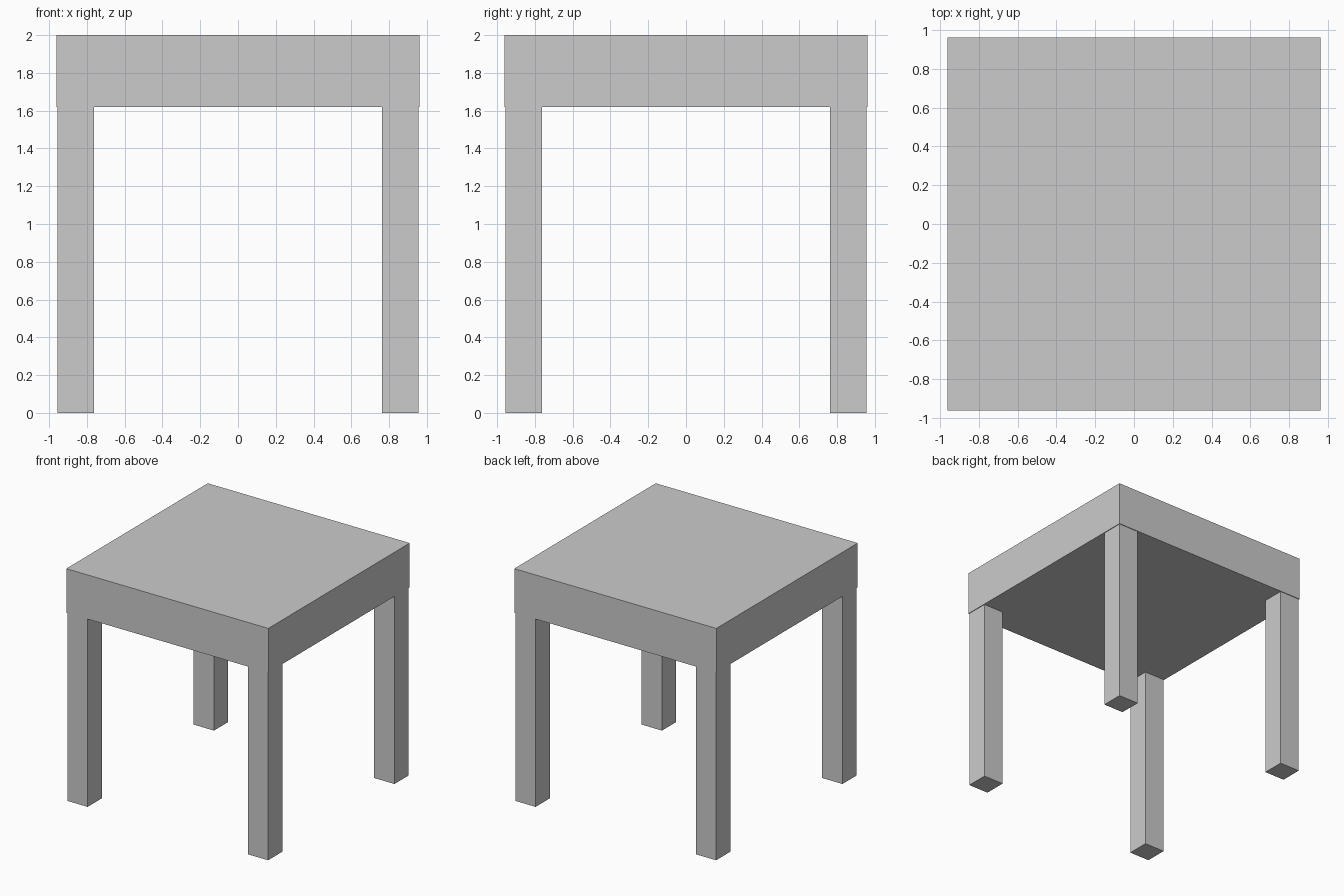
import bpy

if "Cube" in bpy.data.objects:
    bpy.data.objects.remove(bpy.data.objects["Cube"])


def box(name, lo, hi):
    """Axis-aligned box between two corners."""
    bpy.ops.mesh.primitive_cube_add(size=1, location=[(a + b) / 2 for a, b in zip(lo, hi)])
    ob = bpy.context.object
    ob.name = name
    ob.scale = [b - a for a, b in zip(lo, hi)]
    bpy.ops.object.transform_apply(location=False, rotation=False, scale=True)
    return ob


TOP_HALF, TOP_BOTTOM, HEIGHT = 0.962, 1.62, 2.0
LEG_OUTER, LEG_INNER = 0.956, 0.763

# Thick square top
box("table_top", (-TOP_HALF, -TOP_HALF, TOP_BOTTOM), (TOP_HALF, TOP_HALF, HEIGHT))

# Four square legs, set in slightly from the edge of the top
for y_name, sy in (("front", -1), ("back", 1)):
    for x_name, sx in (("left", -1), ("right", 1)):
        xs = sorted((sx * LEG_INNER, sx * LEG_OUTER))
        ys = sorted((sy * LEG_INNER, sy * LEG_OUTER))
        box(f"{y_name}_{x_name}_leg", (xs[0], ys[0], 0), (xs[1], ys[1], TOP_BOTTOM))
